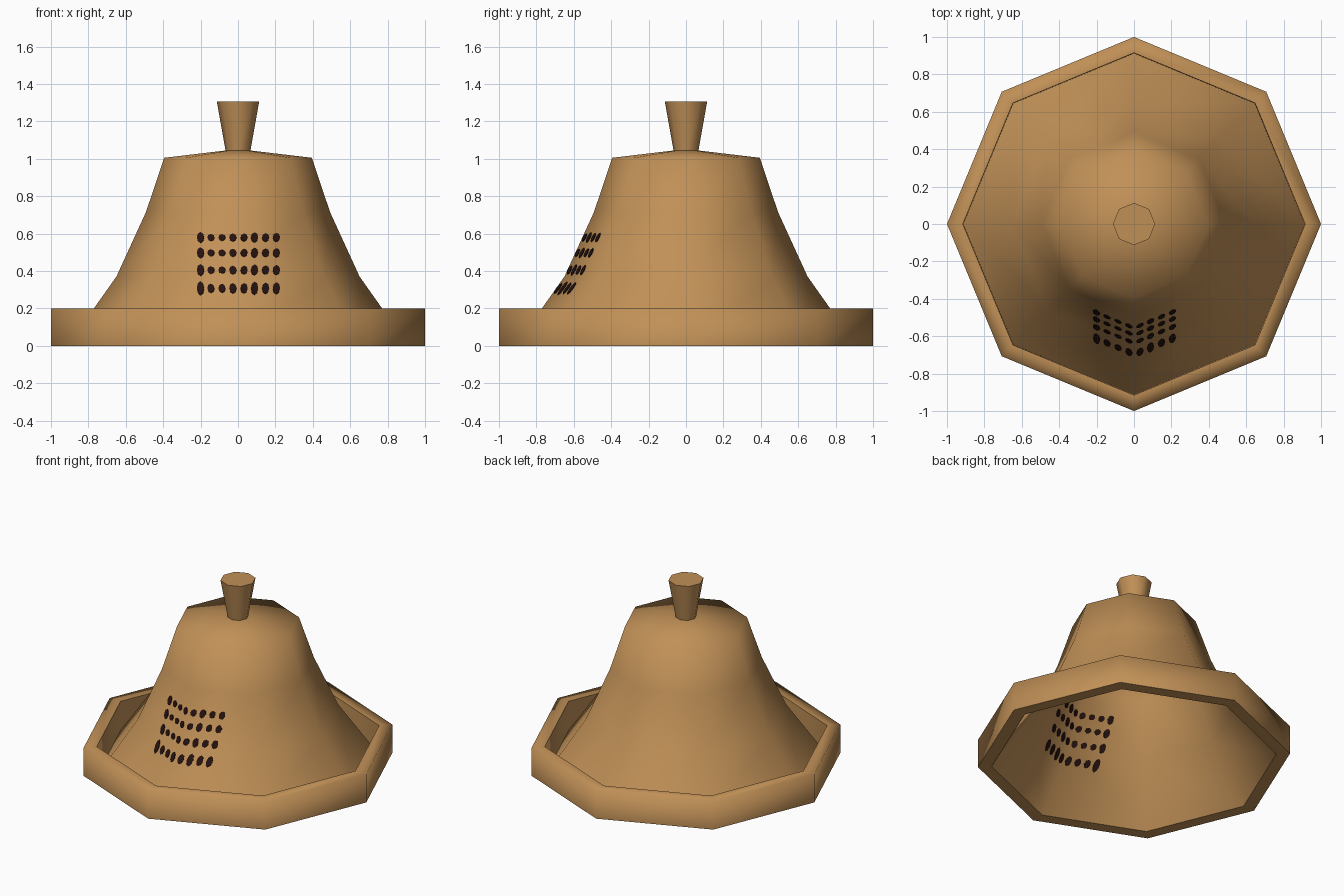
import bpy, bmesh, math
from mathutils import Vector

if "Cube" in bpy.data.objects:
    bpy.data.objects.remove(bpy.data.objects["Cube"])

SIDES = 8


def material(name, rgb):
    m = bpy.data.materials.new(name)
    m.diffuse_color = (*rgb, 1)
    m.use_nodes = True
    m.node_tree.nodes["Principled BSDF"].inputs["Base Color"].default_value = m.diffuse_color
    return m


clay = material("tan_clay", (0.53, 0.28, 0.095))
dark = material("dark_brown", (0.018, 0.006, 0.005))


def finish(bm, name, mat):
    me = bpy.data.meshes.new(name)
    bm.to_mesh(me)
    bm.free()
    me.materials.append(mat)
    ob = bpy.data.objects.new(name, me)
    bpy.context.collection.objects.link(ob)
    return ob


def lathe(name, profile, closed=False, sharp=()):
    """Eight-sided smooth revolve of an (r, z) profile; sharp = profile rings kept hard."""
    bm = bmesh.new()
    rings = []
    for r, z in profile:
        if r == 0:
            rings.append([bm.verts.new((0, 0, z))] * SIDES)
        else:
            rings.append([bm.verts.new((r * math.cos(k * math.tau / SIDES),
                                        r * math.sin(k * math.tau / SIDES), z))
                          for k in range(SIDES)])
    pairs = list(zip(rings, rings[1:]))
    if closed:
        pairs.append((rings[-1], rings[0]))
    for a, b in pairs:
        for k in range(SIDES):
            j = (k + 1) % SIDES
            loop = list(dict.fromkeys((a[k], a[j], b[j], b[k])))
            bm.faces.new(loop).smooth = True
    for i in sharp:
        for k in range(SIDES):
            e = bm.edges.get((rings[i][k], rings[i][(k + 1) % SIDES]))
            e.smooth = False
    return finish(bm, name, clay)


# Bell-shaped shell, open underneath
BELL = [(0.912, 0), (0.65, 0.37), (0.492, 0.715), (0.395, 1.005), (0, 1.052)]
lathe("bell_body", BELL)

# Upright brim around the foot
lathe("brim", [(1, 0), (1, 0.2), (0.915, 0.2), (0.912, 0)], closed=True, sharp=(0, 2, 3))

# Flared knob on top
lathe("knob", [(0.066, 1.04), (0.113, 1.305), (0, 1.305)], sharp=(1,))


# Grid of dark spots lying on the front facets, showing on both sides of the shell
def on_bell(x, z):
    for (r0, z0), (r1, z1) in zip(BELL, BELL[1:]):
        if z0 <= z <= z1:
            r = r0 + (r1 - r0) * (z - z0) / (z1 - z0)
            return Vector((x, -r + abs(x) * math.tan(math.pi / 8), z))


def add_spot(bm, cx, cz, hw, hh, n=8):
    o = on_bell(cx, cz)
    normal = (on_bell(cx + 0.005, cz) - o).cross(on_bell(cx, cz + 0.005) - o).normalized()
    pts = [on_bell(cx + hw * math.cos(k * math.tau / n), cz + hh * math.sin(k * math.tau / n))
           for k in range(n)]
    outer = [bm.verts.new(p + normal * 0.004) for p in pts]
    inner = [bm.verts.new(p - normal * 0.004) for p in pts]
    bm.faces.new(outer)
    bm.faces.new(inner[::-1])
    for k in range(n):
        j = (k + 1) % n
        bm.faces.new((inner[k], inner[j], outer[j], outer[k]))


columns = [(-0.2, 0.034), (-0.144, 0.022), (-0.085, 0.021), (-0.027, 0.025),
           (0.032, 0.025), (0.088, 0.032), (0.147, 0.027), (0.205, 0.029)]
rows = [(0.578, 0.85), (0.496, 0.85), (0.404, 0.92), (0.306, 1.1)]
bm = bmesh.new()
for cz, stretch in rows:
    for cx, hh in columns:
        add_spot(bm, cx, cz, 0.019, hh * stretch)
finish(bm, "spots", dark)
